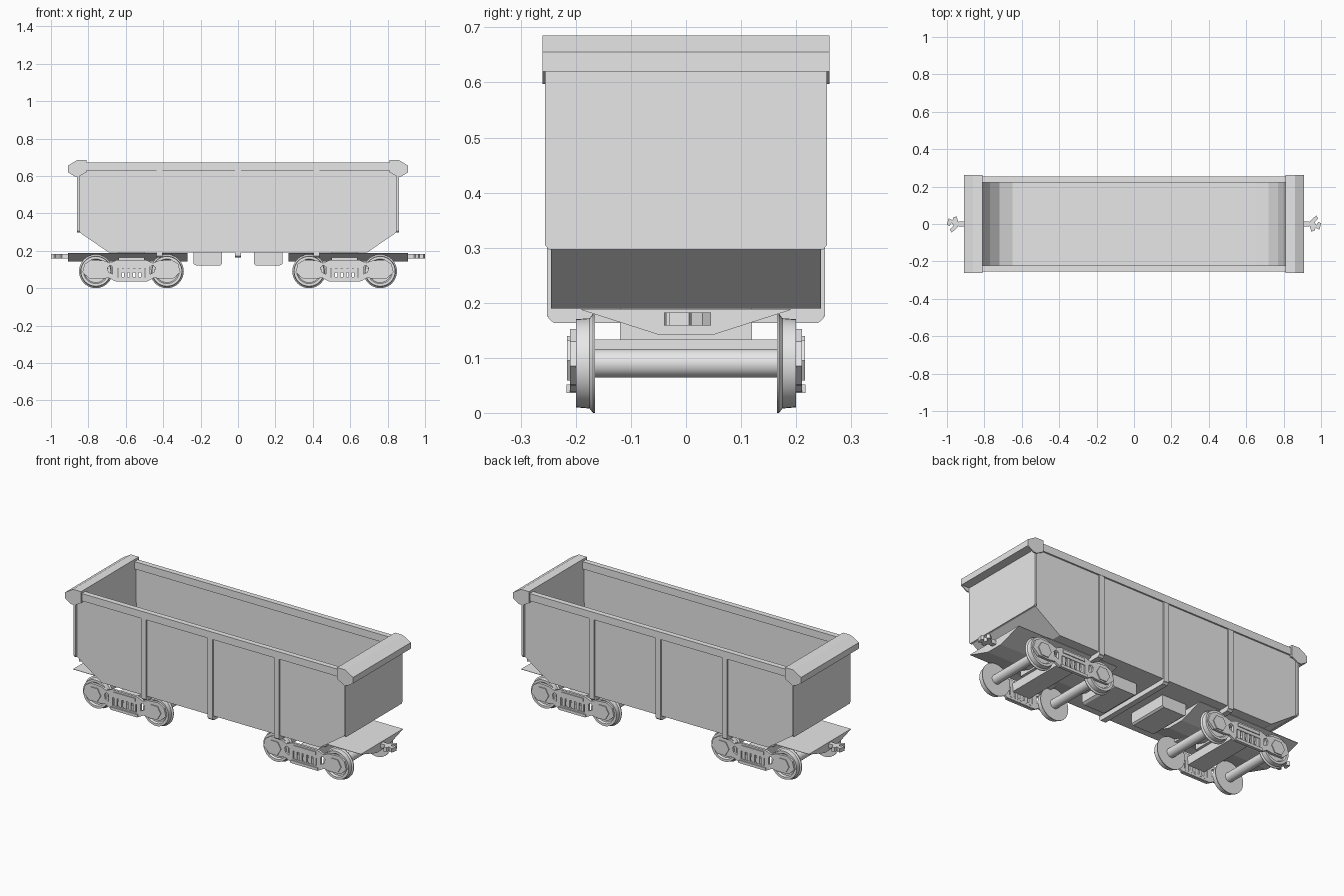
import bpy, bmesh, math
from mathutils import Matrix, Vector

cube = bpy.data.objects.get("Cube")
if cube:
    bpy.data.objects.remove(cube, do_unlink=True)

grey = bpy.data.materials.new("plain_grey")
grey.use_nodes = True
grey.diffuse_color = (0.8, 0.8, 0.8, 1)
for node in grey.node_tree.nodes:
    if node.type == "BSDF_PRINCIPLED":
        node.inputs["Base Color"].default_value = grey.diffuse_color

# Where a 2D outline's u, v and depth directions point
AXES = {
    "x": Matrix(((0, 0, 1), (1, 0, 0), (0, 1, 0))),
    "y": Matrix(((1, 0, 0), (0, 0, -1), (0, 1, 0))),
    "z": Matrix.Identity(3),
}


def add(name, mesh):
    mesh.materials.clear()
    mesh.materials.append(grey)
    ob = bpy.data.objects.new(name, mesh)
    bpy.context.collection.objects.link(ob)
    return ob


def prism(name, axis, low, high, *loops):
    """Extrude an outline (further loops are holes) along an axis from low to high."""
    curve = bpy.data.curves.new(name, "CURVE")
    curve.dimensions = "2D"
    curve.fill_mode = "BOTH"
    curve.extrude = (high - low) / 2
    for loop in loops:
        spline = curve.splines.new("POLY")
        spline.points.add(len(loop) - 1)
        for point, (u, v) in zip(spline.points, loop):
            point.co = (u, v, 0, 1)
        spline.use_cyclic_u = True
    helper = bpy.data.objects.new(name + "_curve", curve)
    bpy.context.collection.objects.link(helper)
    graph = bpy.context.evaluated_depsgraph_get()
    mesh = bpy.data.meshes.new_from_object(helper.evaluated_get(graph))
    bpy.data.objects.remove(helper, do_unlink=True)
    shift = Vector([(low + high) / 2 if a == axis else 0 for a in "xyz"])
    mesh.transform(Matrix.Translation(shift) @ AXES[axis].to_4x4())
    bm = bmesh.new()
    bm.from_mesh(mesh)
    bmesh.ops.remove_doubles(bm, verts=bm.verts, dist=1e-5)
    bmesh.ops.recalc_face_normals(bm, faces=bm.faces)
    for face in bm.faces:
        face.smooth = False
    bm.to_mesh(mesh)
    bm.free()
    return add(name, mesh)


def box(name, x, y, z):
    return prism(name, "z", *z, [(x[0], y[0]), (x[1], y[0]), (x[1], y[1]), (x[0], y[1])])


def mirrored(half):
    return half + [(-u, v) for u, v in reversed(half)]


def lathe_y(name, profile, sides=40):
    """Revolve (y, radius) points about the y axis."""
    bm = bmesh.new()
    verts = [bm.verts.new((0, y, r)) for y, r in profile]
    edges = [bm.edges.new(pair) for pair in zip(verts, verts[1:])]
    bmesh.ops.spin(bm, geom=verts + edges, axis=(0, 1, 0), cent=(0, 0, 0),
                   angle=math.tau, steps=sides)
    bmesh.ops.remove_doubles(bm, verts=bm.verts, dist=1e-5)
    bmesh.ops.recalc_face_normals(bm, faces=bm.faces)
    mesh = bpy.data.meshes.new(name)
    bm.to_mesh(mesh)
    bm.free()
    ob = add(name, mesh)
    bpy.ops.object.select_all(action="DESELECT")
    ob.select_set(True)
    bpy.context.view_layer.objects.active = ob
    bpy.ops.object.shade_smooth_by_angle(angle=math.radians(35))
    return ob


def copy_turned(ob, name):
    """Half-turn copy for the opposite end."""
    other = add(name, ob.data.copy())
    other.matrix_world = Matrix.Rotation(math.pi, 4, "Z")
    return other


# Open tub: side walls, and a floor that curves up into the ends
outer = [(0.69, 0.19), (0.85, 0.30), (0.85, 0.64)]
inner = [(0.81, 0.64), (0.81, 0.46), (0.80, 0.37), (0.77, 0.29), (0.72, 0.235), (0.65, 0.205)]
half = outer + inner
prism("floor_and_ends", "y", -0.235, 0.235,
      mirrored(outer)[:3] + inner + [(-u, v) for u, v in reversed(inner)]
      + [(-u, v) for u, v in reversed(outer)])
for side, s in (("front", -1), ("back", 1)):
    prism(side + "_wall", "y", *sorted((s * 0.234, s * 0.245)), mirrored(outer))
    box(side + "_top_rim", (-0.815, 0.815), sorted((s * 0.223, s * 0.254)), (0.63, 0.672))
    for i, x in enumerate((-0.42, 0, 0.42)):
        box(f"{side}_rib_{i}", (x - 0.016, x + 0.016), sorted((s * 0.24, s * 0.252)), (0.175, 0.632))

# Cross beams that tie the ribs together under the floor
for i, x in enumerate((-0.42, 0, 0.42)):
    prism(f"cross_beam_{i}", "x", x - 0.016, x + 0.016,
          mirrored([(0.24, 0.163), (0.25, 0.172), (0.25, 0.195)]))

# Ends: panel, cap with side gussets, platform and coupler
cap = [(0.81, 0.685), (0.86, 0.685), (0.91, 0.655), (0.91, 0.62)]
gusset = cap + [(0.872, 0.597), (0.85, 0.597), (0.81, 0.62)]
hook = [(0.89, -0.015), (0.94, -0.012), (0.948, -0.04), (0.965, -0.036), (0.97, -0.02),
        (0.992, -0.03), (1, 0.005), (0.985, 0.01), (0.975, -0.005), (0.965, 0.01),
        (0.985, 0.03), (0.975, 0.045), (0.955, 0.03), (0.94, 0.012), (0.89, 0.015)]
end_parts = [
    prism("end_panel", "x", 0.848, 0.86,
          mirrored([(0.25, 0.297), (0.256, 0.305), (0.256, 0.63)])),
    prism("end_cap", "y", -0.256, 0.256, cap + [(0.81, 0.62)]),
    prism("cap_gusset_front", "y", -0.261, -0.255, gusset),
    prism("cap_gusset_back", "y", 0.255, 0.261, gusset),
    prism("end_platform", "x", 0.27, 0.91,
          mirrored([(0.05, 0.142), (0.19, 0.187), (0.19, 0.189)])),
    prism("coupler", "z", 0.159, 0.182, hook),
    prism("underfloor_box", "y", -0.12, 0.12,
          [(0.085, 0.195), (0.085, 0.13), (0.095, 0.122), (0.225, 0.122),
           (0.238, 0.13), (0.238, 0.195)]),
]
for part in end_parts:
    copy_turned(part, "opposite_" + part.name)

# Bogie outlines, measured from the bogie centre
frame_half = [(0.09, 0.038), (0.12, 0.055), (0.16, 0.05), (0.225, 0.052), (0.262, 0.085),
              (0.25, 0.13), (0.215, 0.152), (0.15, 0.148), (0.115, 0.135), (0.08, 0.15)]
spring_window = mirrored([(0.075, 0.06), (0.075, 0.105)])
side_hole = [(0.10, 0.075), (0.122, 0.085), (0.128, 0.11), (0.115, 0.122), (0.10, 0.115)]
wheel_half = [(0.165, 0.026), (0.165, 0.09), (0.169, 0.09), (0.175, 0.082), (0.2, 0.08),
              (0.2, 0.066), (0.191, 0.06), (0.191, 0.035), (0.2, 0.028), (0.2, 0)]
wheelset_profile = [(-y, r) for y, r in reversed(wheel_half)] + wheel_half

for label, cx in (("right", -0.57), ("left", 0.57)):
    at = lambda pts: [(cx + u, v) for u, v in pts]
    for i, x in enumerate((cx - 0.19, cx + 0.19)):
        wheels = lathe_y(f"{label}_wheelset_{i}", wheelset_profile)
        wheels.location = (x, 0, 0.09)
    for side, s in (("front", -1), ("back", 1)):
        span = lambda a, b: sorted((s * a, s * b))
        tag = f"{label}_{side}_"
        prism(tag + "side_frame", "y", *span(0.197, 0.211), at(mirrored(frame_half)),
              at(spring_window), at(side_hole), at([(-u, v) for u, v in side_hole]))
        box(tag + "frame_ledge", (cx - 0.085, cx + 0.085), span(0.2, 0.217), (0.036, 0.052))
        box(tag + "frame_top_bar", (cx - 0.07, cx + 0.07), span(0.2, 0.216), (0.122, 0.14))
        for k in range(5):
            x = cx + (k - 2) * 0.03
            box(f"{tag}spring_{k}", (x - 0.009, x + 0.009), span(0.196, 0.208), (0.05, 0.11))
        for k, x in enumerate((cx - 0.19, cx + 0.19)):
            cover = [(x + r * math.cos(a), 0.095 + r * math.sin(a))
                     for r, a in ((0.042, i * math.tau / 6) for i in range(6))]
            prism(f"{tag}axle_cover_{k}", "y", *span(0.208, 0.216), cover)
    # Bolster between the frames, and the pivot that carries the body
    box(label + "_bogie_bolster", (cx - 0.055, cx + 0.055), (-0.2, 0.2), (0.085, 0.133))
    box(label + "_pivot_block", (cx - 0.07, cx + 0.07), (-0.12, 0.12), (0.132, 0.192))
